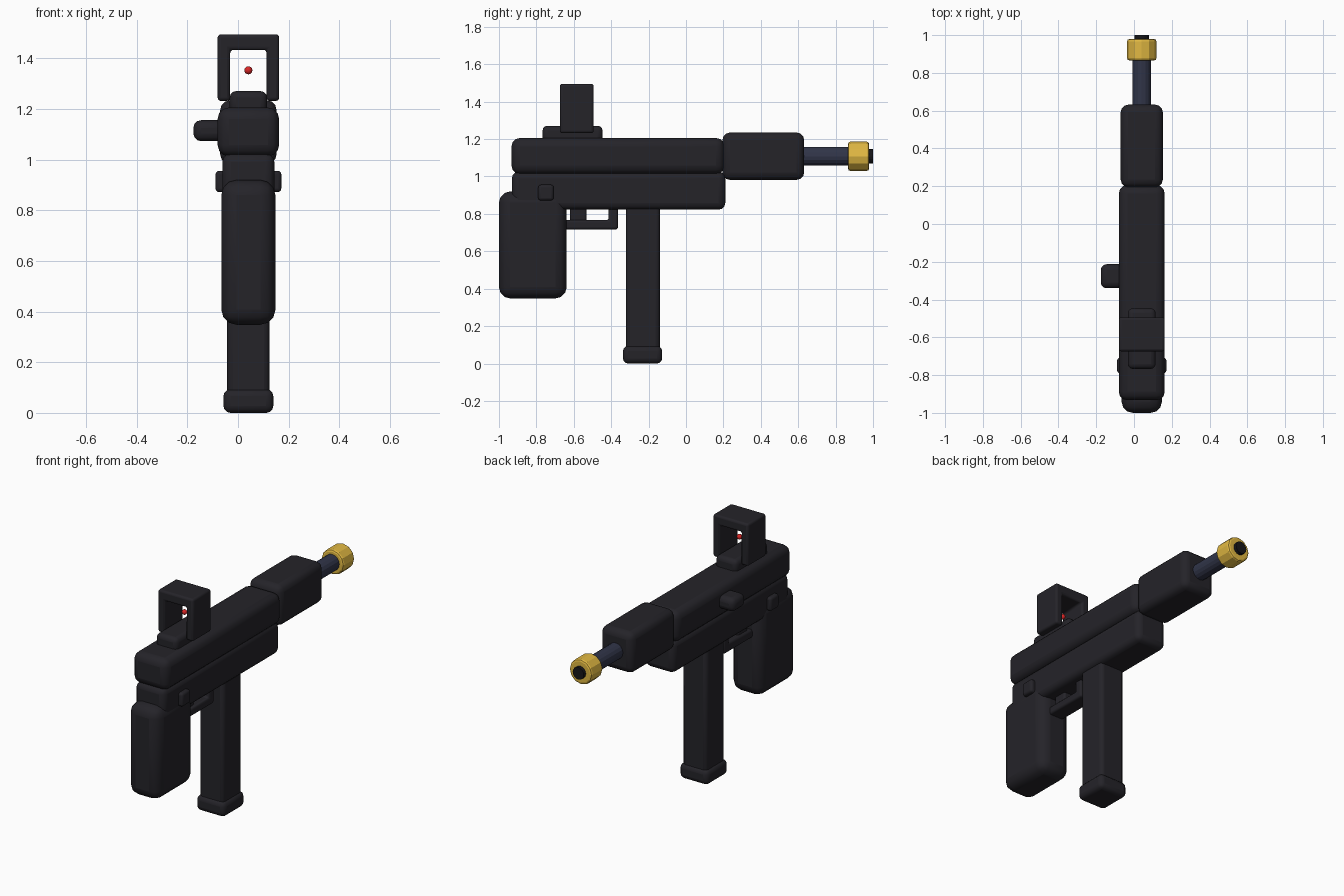
import bpy, bmesh
from math import radians
from mathutils import Matrix, Vector

if "Cube" in bpy.data.objects:
    bpy.data.objects.remove(bpy.data.objects["Cube"])

CX = 0.041  # centre plane of the body


def material(name, rgb):
    m = bpy.data.materials.new(name)
    m.diffuse_color = (*rgb, 1)
    m.use_nodes = True
    m.node_tree.nodes["Principled BSDF"].inputs["Base Color"].default_value = m.diffuse_color
    return m


DARK = material("dark_polymer", (0.018, 0.017, 0.022))
STEEL = material("blue_steel", (0.03, 0.035, 0.065))
GOLD = material("gold", (0.75, 0.48, 0.055))
RED = material("red", (0.7, 0.02, 0.02))
BLACK = material("black", (0.008, 0.008, 0.01))


def finish(name, bm, mat, bevel=0, smooth=True, segments=3):
    bmesh.ops.recalc_face_normals(bm, faces=bm.faces)
    me = bpy.data.meshes.new(name)
    bm.to_mesh(me)
    bm.free()
    me.materials.append(mat)
    ob = bpy.data.objects.new(name, me)
    bpy.context.collection.objects.link(ob)
    if bevel:
        mod = ob.modifiers.new("bevel", 'BEVEL')
        mod.width, mod.segments = bevel, segments
        mod.limit_method = 'ANGLE'
        mod.angle_limit = radians(40)
    if smooth:
        bpy.ops.object.select_all(action='DESELECT')
        ob.select_set(True)
        bpy.context.view_layer.objects.active = ob
        bpy.ops.object.shade_smooth_by_angle(angle=radians(40))
    return ob


def box(name, x, y, z, bevel):
    """Rounded box from (min, max) ranges."""
    bm = bmesh.new()
    size = [r[1] - r[0] for r in (x, y, z)]
    mid = Vector([(r[0] + r[1]) / 2 for r in (x, y, z)])
    bmesh.ops.create_cube(bm, size=1, matrix=Matrix.Translation(mid) @ Matrix.Diagonal((*size, 1)))
    return finish(name, bm, DARK, bevel)


def wide(w):
    return (CX - w / 2, CX + w / 2)


def extrude(name, points, offset, bevel):
    """Closed profile swept along the offset vector."""
    bm = bmesh.new()
    face = bm.faces.new([bm.verts.new(p) for p in points])
    geo = bmesh.ops.extrude_face_region(bm, geom=[face])["geom"]
    bmesh.ops.translate(bm, vec=offset, verts=[v for v in geo if isinstance(v, bmesh.types.BMVert)])
    return finish(name, bm, DARK, bevel)


def tube(name, radius, y0, y1, mat, bevel=0, sides=12):
    bm = bmesh.new()
    bmesh.ops.create_cone(bm, cap_ends=True, segments=sides, radius1=radius, radius2=radius, depth=y1 - y0,
                          matrix=Matrix.Translation((CX, (y0 + y1) / 2, 1.108)) @ Matrix.Rotation(radians(90), 4, 'X'))
    return finish(name, bm, mat, bevel, smooth=False, segments=2)


# Receiver and handguard
box("upper_receiver", wide(0.243), (-0.933, 0.206), (1.013, 1.206), 0.045)
box("lower_receiver", wide(0.206), (-0.931, 0.21), (0.823, 1.025), 0.035)
box("handguard", wide(0.223), (0.195, 0.632), (0.982, 1.235), 0.04)

# Grip and magazine
box("grip", wide(0.214), (-1.0, -0.638), (0.348, 0.92), 0.06)
box("magazine", wide(0.167), (-0.322, -0.14), (0.05, 0.85), 0.022)
box("magazine_base", wide(0.197), (-0.337, -0.127), (0.0, 0.094), 0.028)

# Trigger and its guard
guard = [(-0.68, 0.717), (-0.364, 0.717), (-0.364, 0.85), (-0.414, 0.85), (-0.414, 0.767), (-0.68, 0.767)]
extrude("trigger_guard", [(CX - 0.05, y, z) for y, z in guard], (0.1, 0, 0), 0.012)
box("trigger", wide(0.06), (-0.621, -0.532), (0.745, 0.85), 0.012)

# Selector buttons on both sides
for side, s in (("left", -1), ("right", 1)):
    box(side + "_selector", sorted((CX + s * 0.08, CX + s * 0.13)), (-0.79, -0.708), (0.872, 0.956), 0.014)

# Charging handle
box("charging_handle", (-0.176, -0.05), (-0.34, -0.213), (1.073, 1.156), 0.03)

# Sight: base, open frame and red dot
box("sight_base", wide(0.148), (-0.767, -0.446), (1.18, 1.271), 0.026)
frame = [(-0.1215, 1.232), (-0.1215, 1.495), (0.1215, 1.495), (0.1215, 1.232),
         (0.072, 1.232), (0.072, 1.434), (-0.072, 1.434), (-0.072, 1.232)]
extrude("sight_frame", [(CX + x, -0.674, z) for x, z in frame], (0, 0.18, 0), 0.013)
bm = bmesh.new()
bmesh.ops.create_uvsphere(bm, u_segments=12, v_segments=8, radius=0.016,
                          matrix=Matrix.Translation((CX, -0.584, 1.353)))
finish("sight_dot", bm, RED)

# Barrel, gold muzzle and bore
tube("barrel", 0.05, 0.58, 0.9, STEEL, sides=16)
tube("muzzle", 0.078, 0.866, 0.979, GOLD, bevel=0.012)
tube("bore", 0.038, 0.88, 1.0, BLACK, sides=16)
